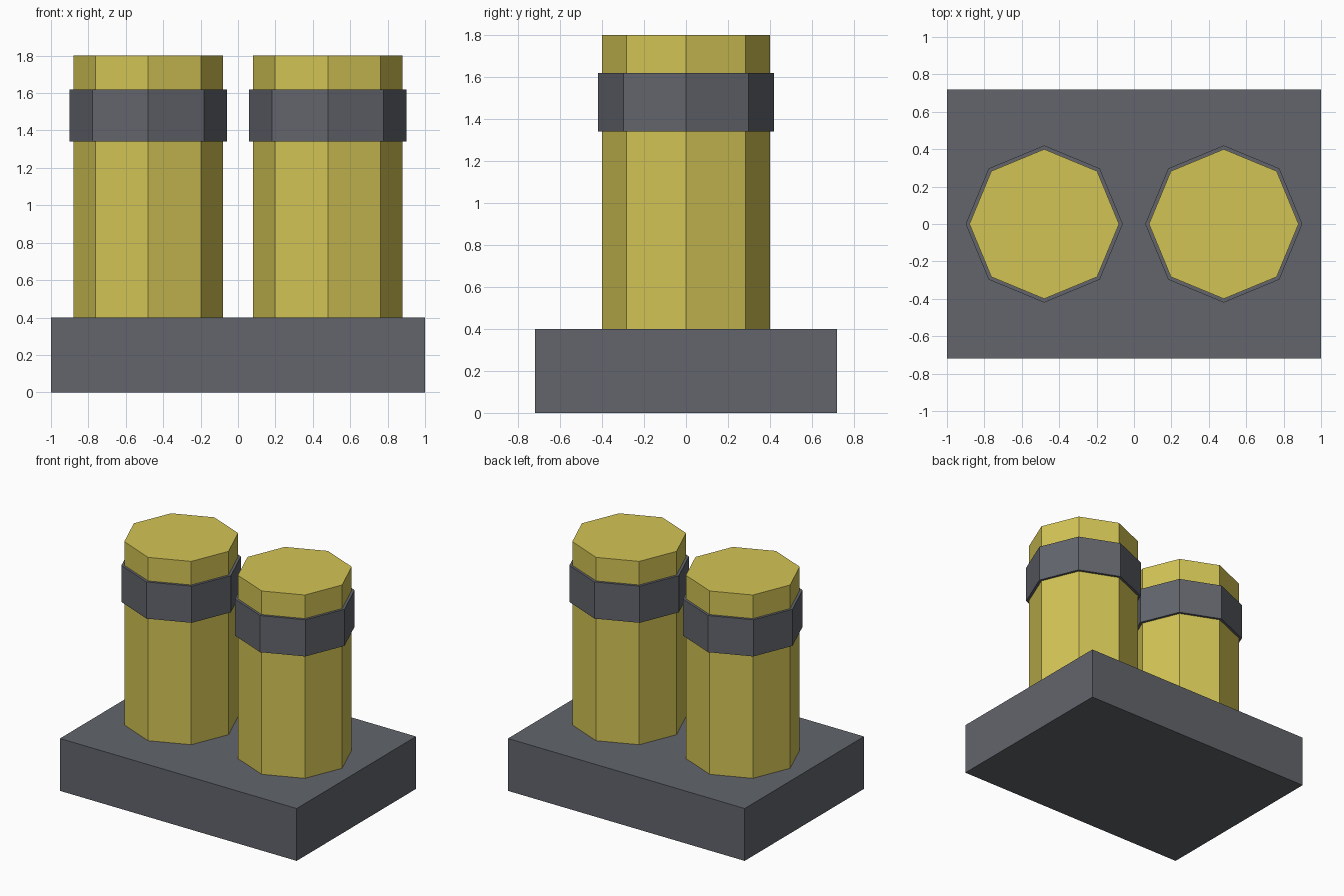
import bpy

if "Cube" in bpy.data.objects:
    bpy.data.objects.remove(bpy.data.objects["Cube"])


def material(name, rgb):
    m = bpy.data.materials.new(name)
    m.diffuse_color = (*rgb, 1.0)
    m.use_nodes = True
    m.node_tree.nodes["Principled BSDF"].inputs["Base Color"].default_value = m.diffuse_color
    return m


yellow = material("mustard_yellow", (0.65, 0.55, 0.09))
grey = material("slate_grey", (0.122, 0.130, 0.150))


def finish(name, mat):
    obj = bpy.context.object
    obj.name = name
    obj.data.materials.append(mat)
    return obj


def octagon(name, x, radius, z0, z1, mat):
    # eight-sided prism with corners pointing along the axes
    bpy.ops.mesh.primitive_cylinder_add(vertices=8, radius=radius, depth=z1 - z0,
                                        location=(x, 0, (z0 + z1) / 2))
    return finish(name, mat)


# Rectangular base block
bpy.ops.mesh.primitive_cube_add(size=1, location=(0, 0, 0.2))
base = finish("base", grey)
base.scale = (2.0, 1.44, 0.4)
bpy.ops.object.transform_apply(location=False, rotation=False, scale=True)

# Two posts, each with a slightly wider band near the top
for side, x in (("left", -0.48), ("right", 0.48)):
    octagon(side + "_post", x, 0.40, 0.40, 1.80, yellow)
    octagon(side + "_band", x, 0.42, 1.34, 1.62, grey)
